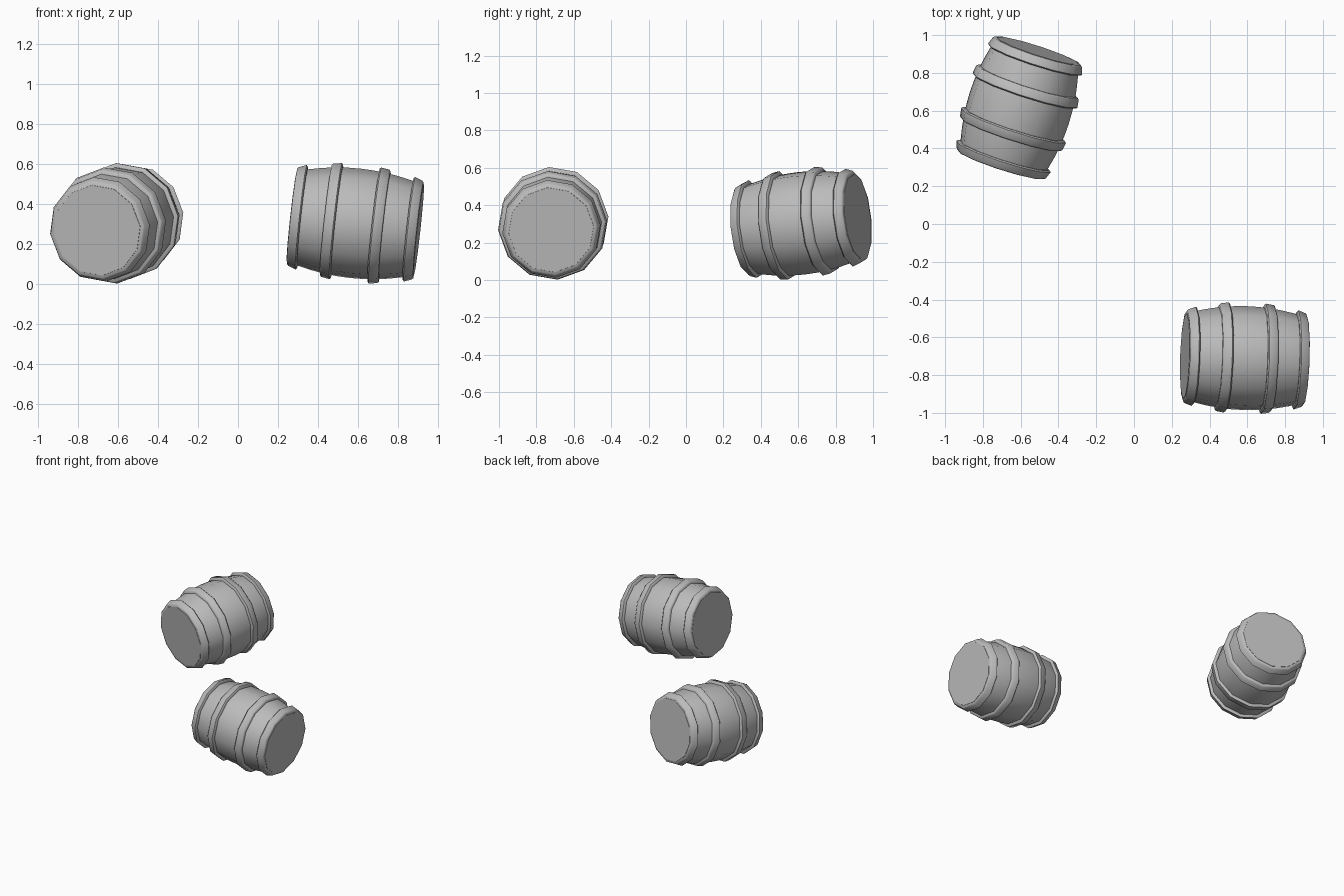
import bpy, bmesh, math
from mathutils import Vector, Matrix

if "Cube" in bpy.data.objects:
    bpy.data.objects.remove(bpy.data.objects["Cube"])

SIDES = 12
HALF = 0.32          # half the barrel length
PHASE = math.radians(5)

grey = bpy.data.materials.new("plain_grey")
grey.use_nodes = True
grey.diffuse_color = (0.5, 0.5, 0.5, 1)
grey.node_tree.nodes["Principled BSDF"].inputs["Base Color"].default_value = (0.5, 0.5, 0.5, 1)


def bulge(t):
    """Radius of the staves at distance t from the middle."""
    return 0.276 - 0.048 * (t / HALF) ** 2


def lathe(name, profile, frame, closed):
    """Turn (radius, height) points about local z; a closed profile makes a ring."""
    bm = bmesh.new()
    loops = []
    for r, h in profile:
        angles = [PHASE + 2 * math.pi * i / SIDES for i in range(SIDES)]
        loops.append([bm.verts.new((r * math.cos(a), r * math.sin(a), h)) for a in angles])
    pairs = list(zip(loops, loops[1:]))
    if closed:
        pairs.append((loops[-1], loops[0]))
    else:
        bm.faces.new(loops[0])
        bm.faces.new(loops[-1])
    for a, b in pairs:
        for i in range(SIDES):
            j = (i + 1) % SIDES
            bm.faces.new((a[i], a[j], b[j], b[i]))
    bmesh.ops.recalc_face_normals(bm, faces=bm.faces)
    mesh = bpy.data.meshes.new(name)
    bm.to_mesh(mesh)
    bm.free()
    mesh.materials.append(grey)
    ob = bpy.data.objects.new(name, mesh)
    bpy.context.collection.objects.link(ob)
    ob.matrix_world = frame
    bpy.ops.object.select_all(action="DESELECT")
    ob.select_set(True)
    bpy.context.view_layer.objects.active = ob
    bpy.ops.object.shade_smooth_by_angle(angle=math.radians(50))
    return ob


def hoop(name, middle, width, rise, frame):
    """A band with softened edges that follows the bulge."""
    lo, hi, soft = middle - width / 2, middle + width / 2, 0.007
    profile = [(bulge(lo) - 0.02, lo), (bulge(lo) + rise - soft, lo),
               (bulge(lo) + rise, lo + soft), (bulge(hi) + rise, hi - soft),
               (bulge(hi) + rise - soft, hi), (bulge(hi) - 0.02, hi)]
    lathe(name, profile, frame, True)


def barrel(name, centre, axis):
    a = Vector(axis).normalized()
    u = Vector((0, 0, 1)).cross(a).normalized()
    v = a.cross(u)
    frame = Matrix.Translation(centre) @ Matrix((u, v, a)).transposed().to_4x4()
    # Staves with a flat head at each end
    steps = 10
    heights = [HALF * (2 * i / steps - 1) for i in range(steps + 1)]
    lathe(name + "_staves", [(bulge(h), h) for h in heights], frame, False)
    # Two middle hoops and two end hoops
    for side, end in ((-1, "back"), (1, "front")):
        hoop(f"{name}_{end}_middle_hoop", side * 0.12, 0.056, 0.021, frame)
        hoop(f"{name}_{end}_end_hoop", side * 0.292, 0.052, 0.021, frame)


barrel("left_barrel", (0.587, -0.71, 0.303), (0.635, -0.022, -0.07))
barrel("right_barrel", (-0.607, 0.615, 0.303), (-0.195, -0.60, -0.07))
